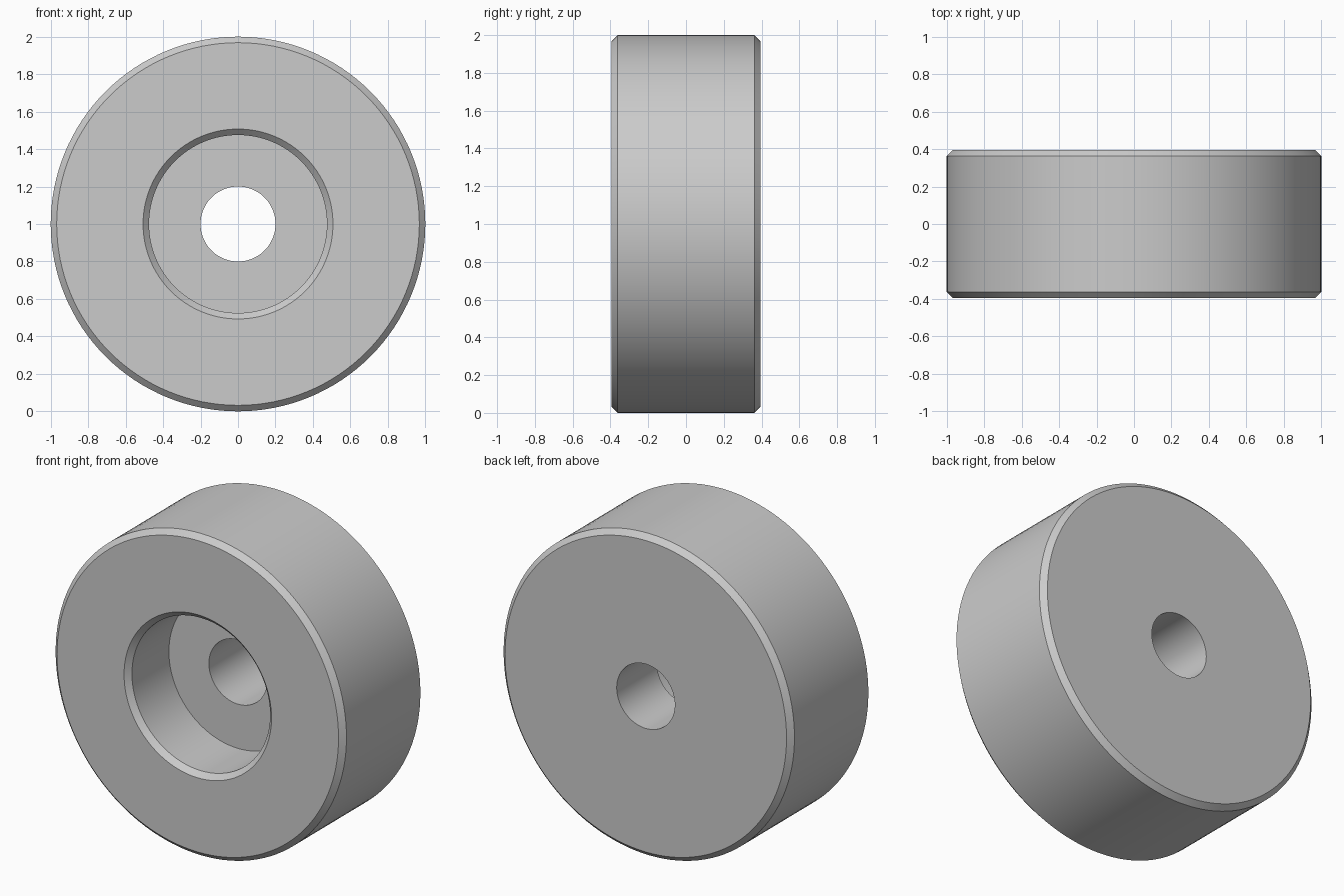
import bpy
import bmesh
import math
from mathutils import Matrix, Vector

cube = bpy.data.objects.get("Cube")
if cube:
    bpy.data.objects.remove(cube, do_unlink=True)

SEGMENTS = 128
HALF_WIDTH = 0.395
CHAMFER = 0.032
BORE, RECESS, RIM = 0.2, 0.475, 1.0
RECESS_FLOOR = 0.0

# Plain grey material
GREY = (0.6, 0.6, 0.6, 1.0)
grey = bpy.data.materials.new("plain grey")
grey.use_nodes = True
grey.diffuse_color = GREY
grey.node_tree.nodes["Principled BSDF"].inputs["Base Color"].default_value = GREY

# Closed cross-section as (radius, y): bore, recess, front face, rim, back face
profile = [
    (BORE, HALF_WIDTH),
    (BORE, RECESS_FLOOR),
    (RECESS, RECESS_FLOOR),
    (RECESS, CHAMFER - HALF_WIDTH),
    (RECESS + CHAMFER, -HALF_WIDTH),
    (RIM - CHAMFER, -HALF_WIDTH),
    (RIM, CHAMFER - HALF_WIDTH),
    (RIM, HALF_WIDTH - CHAMFER),
    (RIM - CHAMFER, HALF_WIDTH),
]

# Wheel body: the section revolved about the y axis
bm = bmesh.new()
rings = []
for i in range(SEGMENTS):
    turn = Matrix.Rotation(math.tau * i / SEGMENTS, 3, "Y")
    rings.append([bm.verts.new(turn @ Vector((r, y, 0))) for r, y in profile])
for i, ring in enumerate(rings):
    following = rings[(i + 1) % SEGMENTS]
    for j in range(len(profile)):
        k = (j + 1) % len(profile)
        bm.faces.new((ring[j], ring[k], following[k], following[j]))
bmesh.ops.recalc_face_normals(bm, faces=bm.faces)

mesh = bpy.data.meshes.new("wheel_body")
bm.to_mesh(mesh)
bm.free()
mesh.materials.append(grey)
wheel = bpy.data.objects.new("wheel_body", mesh)
wheel.location.z = RIM
bpy.context.collection.objects.link(wheel)

# Smooth round walls with crisp chamfer edges
bpy.ops.object.select_all(action="DESELECT")
wheel.select_set(True)
bpy.context.view_layer.objects.active = wheel
bpy.ops.object.shade_smooth_by_angle(angle=math.radians(30))
